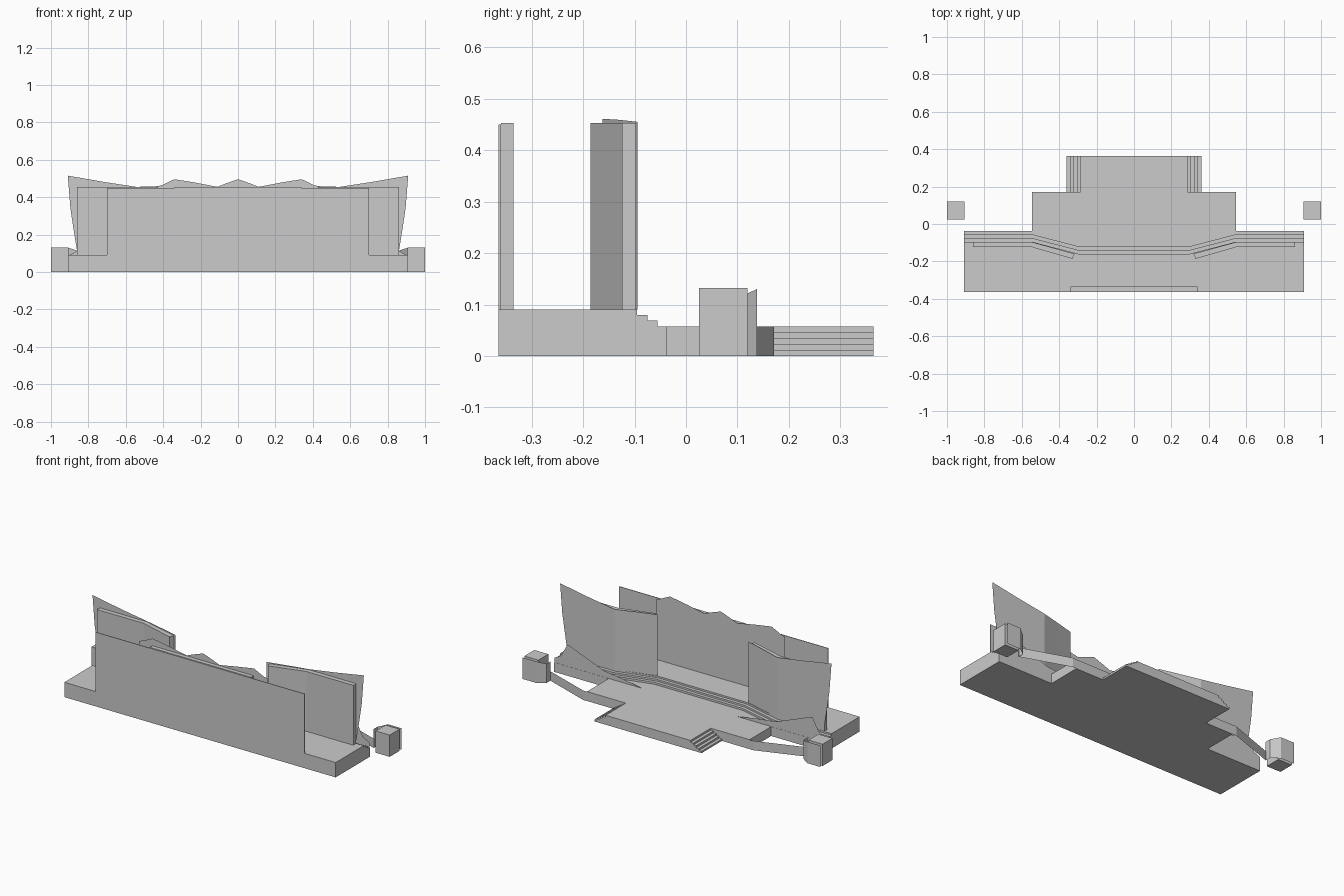
import bpy

if "Cube" in bpy.data.objects:
    bpy.data.objects.remove(bpy.data.objects["Cube"])


def make(name, verts, faces, mirror=False):
    me = bpy.data.meshes.new(name)
    me.from_pydata(verts, [], faces)
    ob = bpy.data.objects.new(name, me)
    bpy.context.collection.objects.link(ob)
    if mirror:
        m = ob.modifiers.new("mirror", 'MIRROR')
        m.use_mirror_merge = False
    return ob


def prism(name, outline, z0, z1, mirror=False):
    """Solid from a counter-clockwise plan outline."""
    n = len(outline)
    verts = [(x, y, z) for z in (z0, z1) for x, y in outline]
    faces = [tuple(range(n))[::-1], tuple(range(n, 2 * n))]
    faces += [(i, (i + 1) % n, n + (i + 1) % n, n + i) for i in range(n)]
    return make(name, verts, faces, mirror)


def box(name, x0, x1, y0, y1, z0, z1, mirror=False):
    return prism(name, [(x0, y0), (x1, y0), (x1, y1), (x0, y1)], z0, z1, mirror)


def ribbon(name, stations, mirror=True):
    """Thin upright sheet through (x, y, bottom z, top z) stations."""
    verts = []
    for x, y, b, t in stations:
        verts += [(x, y, b), (x, y, t)]
    faces = [(2 * i, 2 * i + 2, 2 * i + 3, 2 * i + 1)
             for i in range(len(stations) - 1)]
    return make(name, verts, faces, mirror)


def both_sides(half):
    """Complete a right-hand half outline with its mirror image."""
    return half + [(-x, y) for x, y in reversed(half)]


BACK = -0.364
FLOOR = 0.057
STAGE = 0.09

# Low floor with the projecting runway
prism("floor_platform", both_sides([
    (0.91, BACK), (0.91, -0.037), (0.545, -0.037), (0.545, 0.17),
    (0.285, 0.17), (0.285, 0.364)]), 0, FLOOR)

# Stage and its recessed steps
levels = [FLOOR, 0.069, 0.08, STAGE]
for i in range(3):
    d = 0.02 * i
    prism(f"stage_tier_{i + 1}", both_sides([
        (0.91, BACK), (0.91, -0.055 - d), (0.545, -0.055 - d),
        (0.295, -0.12 - d)]), levels[i], levels[i + 1])

# Side stairs of the runway
for i in range(4):
    x = 0.285 + i * 0.0187
    box(f"runway_step_{i + 1}", x, x + 0.0187, 0.17, 0.364,
        0, FLOOR * (4 - i) / 5, True)

# Back wall, with a thicker centre and a zigzag crest
box("back_wall", -0.70, 0.70, BACK, BACK + 0.004, STAGE, 0.45)
box("back_wall_centre", -0.34, 0.34, BACK + 0.004, -0.335, STAGE, 0.453)
crest = [(0.43, 0.458), (0.405, 0.465), (0.34, 0.496), (0.225, 0.477),
         (0.11, 0.455), (0.06, 0.475), (0, 0.496)]
ribbon("back_crest_panel", [(x, -0.333, STAGE, z) for x, z in crest])

# Angled side wings
prism("side_wing_wall", [
    (0.86, -0.124), (0.86, -0.097), (0.545, -0.097), (0.318, -0.159),
    (0.33, -0.186), (0.545, -0.124)], STAGE, 0.453, True)

# Scenery sheet on the wings, flaring past the outer end
ribbon("wing_scenery_inner", [
    (0.306, -0.162, STAGE, 0.461), (0.42, -0.13, STAGE, 0.459),
    (0.545, -0.094, STAGE, 0.455)])
y = -0.094
flare = [(0.545, STAGE), (0.82, STAGE), (0.86, 0.11), (0.878, 0.22),
         (0.896, 0.34), (0.91, 0.515), (0.72, 0.482), (0.545, 0.455)]
make("wing_scenery_outer", [(x, y, z) for x, z in flare],
     [tuple(range(len(flare)))], True)

# Low jagged scenery sheet at the foot of the steps
ribbon("low_scenery", [
    (0.32, -0.038, FLOOR - 0.002, FLOOR), (0.45, -0.038, FLOOR - 0.002, 0.08),
    (0.575, -0.038, FLOOR - 0.002, 0.095), (0.82, -0.038, FLOOR - 0.002, 0.19),
    (0.865, -0.038, FLOOR - 0.002, 0.11), (0.91, -0.038, FLOOR - 0.002, 0.085)])

# Low barrier running from the runway to the corner towers
ribbon("low_barrier", [
    (0.545, 0.171, 0, FLOOR), (0.57, 0.171, 0, FLOOR), (0.865, 0.068, 0, FLOOR)])

# Corner towers and the sheets wrapped round them
box("corner_tower", 0.906, 1.0, 0.025, 0.12, 0, 0.132, True)
ribbon("tower_screen", [
    (0.862, 0.068, 0, 0.115), (0.862, 0.105, 0, 0.115),
    (0.91, 0.138, 0, 0.13), (1.0, 0.138, 0, 0.13)])
